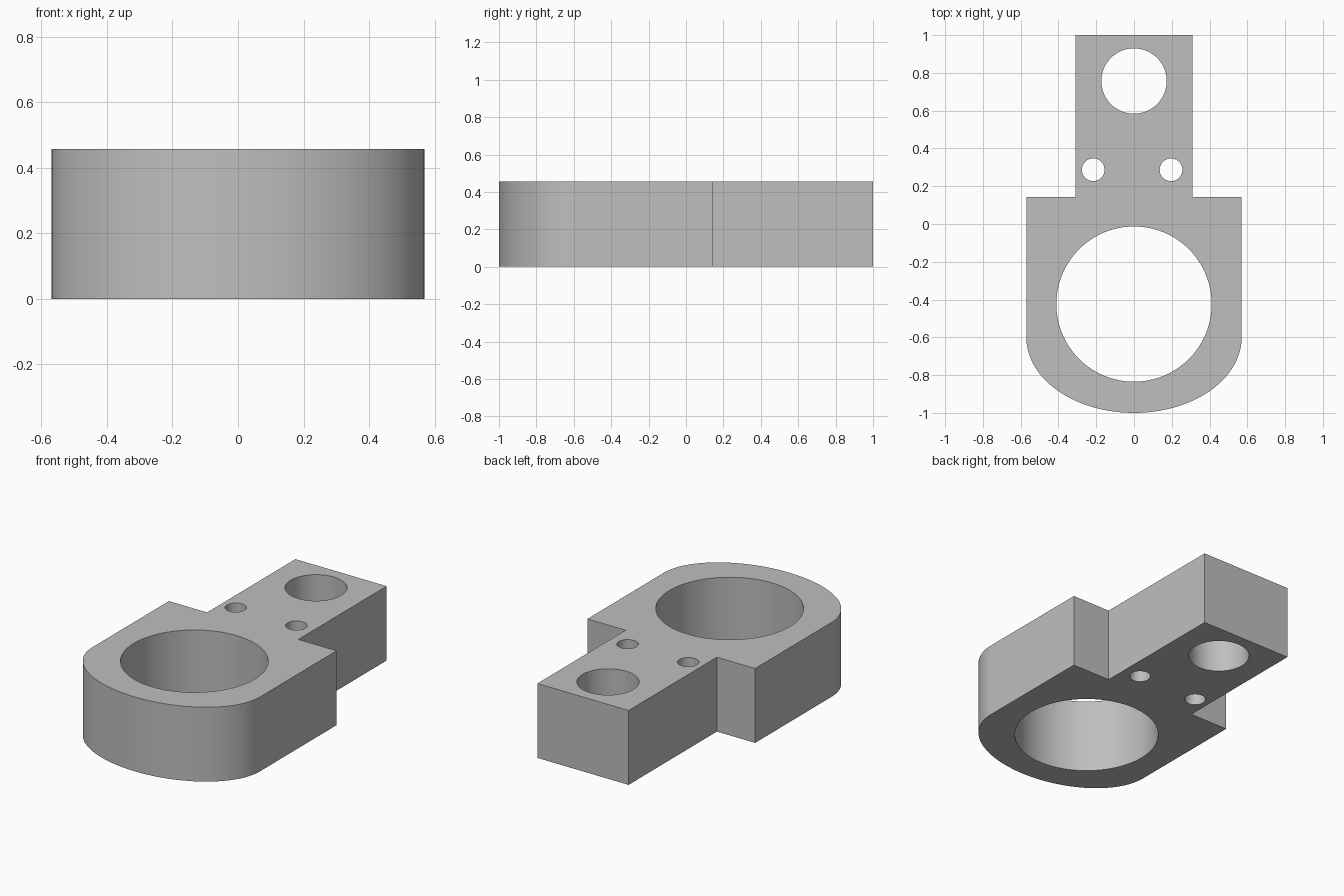
import bpy, bmesh, math
from mathutils import Matrix

HEIGHT = 0.457

cube = bpy.data.objects.get("Cube")
if cube:
    bpy.data.objects.remove(cube, do_unlink=True)

grey = bpy.data.materials.new("plain grey")
grey.use_nodes = True
colour = (0.52, 0.52, 0.52, 1)
grey.diffuse_color = colour
grey.node_tree.nodes["Principled BSDF"].inputs["Base Color"].default_value = colour


def make_object(name, bm):
    bmesh.ops.recalc_face_normals(bm, faces=bm.faces[:])
    mesh = bpy.data.meshes.new(name)
    bm.to_mesh(mesh)
    bm.free()
    mesh.materials.append(grey)
    obj = bpy.data.objects.new(name, mesh)
    bpy.context.collection.objects.link(obj)
    return obj


# Bracket outline: narrow tab, square shoulders and a half-oval nose
half_width, tab_half, shoulder, nose_start = 0.57, 0.31, 0.143, -0.6
outline = [(half_width, shoulder), (tab_half, shoulder), (tab_half, 1),
           (-tab_half, 1), (-tab_half, shoulder), (-half_width, shoulder)]
steps = 64
for i in range(steps + 1):
    a = math.pi * (1 + i / steps)
    outline.append((half_width * math.cos(a), nose_start + (1 + nose_start) * math.sin(a)))

bm = bmesh.new()
base = bm.faces.new([bm.verts.new((x, y, 0)) for x, y in outline])
top = bmesh.ops.extrude_face_region(bm, geom=[base])["geom"]
bmesh.ops.translate(bm, vec=(0, 0, HEIGHT),
                    verts=[v for v in top if isinstance(v, bmesh.types.BMVert)])
bracket = make_object("bracket", bm)

# Through holes: large bore, tab hole and two screw holes
bm = bmesh.new()
for x, y, radius, sides in [(0, -0.424, 0.411, 96), (0, 0.757, 0.173, 64),
                            (-0.216, 0.287, 0.06, 40), (0.196, 0.287, 0.06, 40)]:
    bmesh.ops.create_cone(bm, cap_ends=True, segments=sides, radius1=radius,
                          radius2=radius, depth=HEIGHT * 2,
                          matrix=Matrix.Translation((x, y, HEIGHT / 2)))
cutter = make_object("hole_cutter", bm)
cutter.hide_render = True

cut = bracket.modifiers.new("holes", "BOOLEAN")
cut.operation = "DIFFERENCE"
cut.solver = "EXACT"
cut.object = cutter

bpy.ops.object.select_all(action="DESELECT")
bracket.select_set(True)
bpy.context.view_layer.objects.active = bracket
bpy.ops.object.modifier_apply(modifier=cut.name)
bpy.data.objects.remove(cutter, do_unlink=True)

# Smooth curved walls, sharp rims
bpy.ops.object.shade_smooth_by_angle(angle=math.radians(30))
